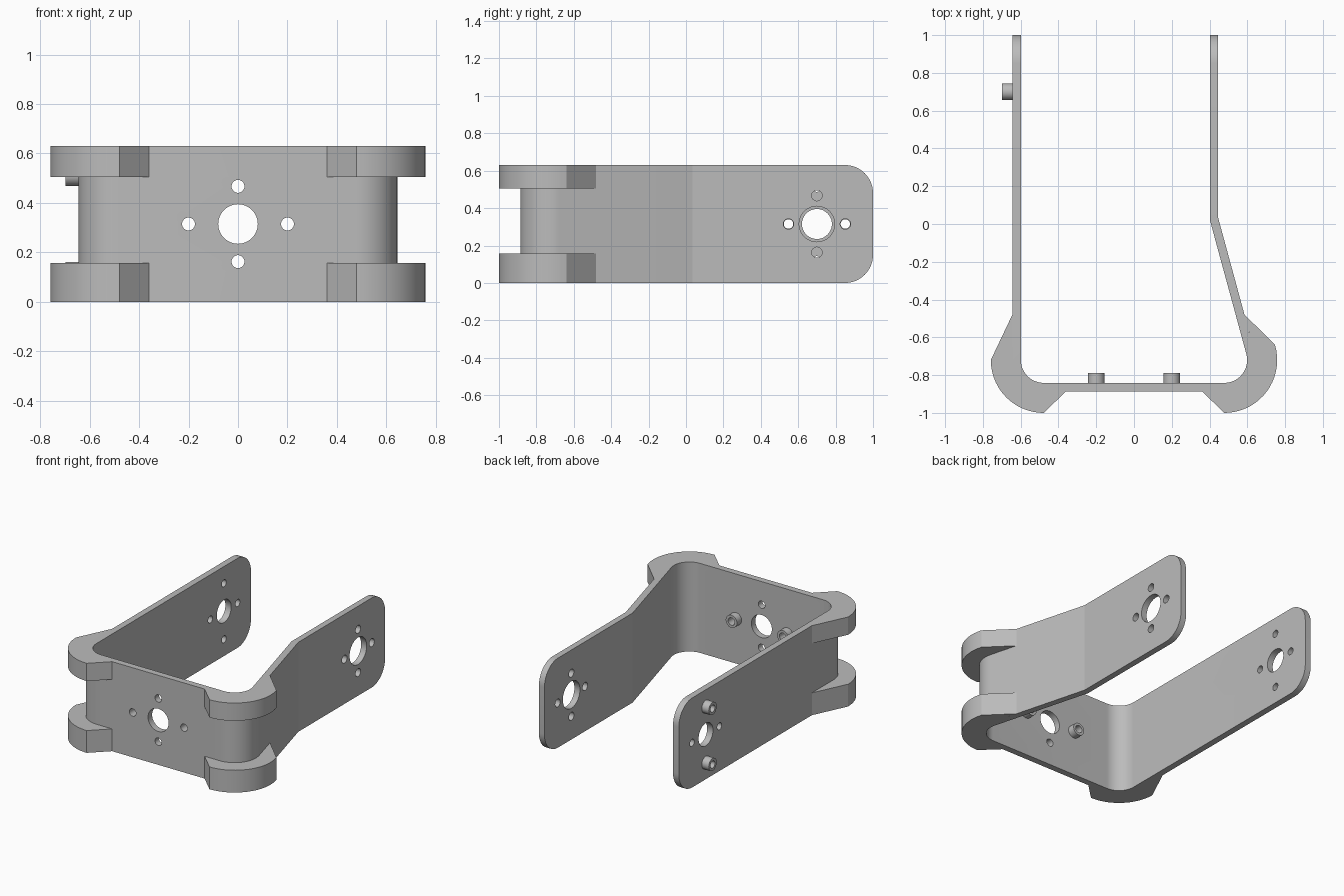
import bpy, bmesh
from math import radians, cos, sin, pi
from mathutils import Matrix, Vector

if "Cube" in bpy.data.objects:
    bpy.data.objects.remove(bpy.data.objects["Cube"], do_unlink=True)

HEIGHT = 0.63
MID = HEIGHT / 2
CX, CY = 0.478, -0.72            # centres of the rounded corners
R_IN, R_OUT, R_PAD = 0.121, 0.166, 0.28
HOLE_Y = 0.7                     # hinge axis along the arms

grey = bpy.data.materials.new("plain_grey")
grey.use_nodes = True
grey.diffuse_color = (0.5, 0.5, 0.5, 1)
grey.node_tree.nodes["Principled BSDF"].inputs["Base Color"].default_value = (0.5, 0.5, 0.5, 1)


def arc(side, radius, start, end, steps=18):
    """Points of an arc around the left (+1) or right (-1) corner."""
    angles = [radians(start + (end - start) * i / steps) for i in range(steps + 1)]
    return [(side * CX + radius * cos(a), CY + radius * sin(a)) for a in angles]


def make_object(name, bm):
    bmesh.ops.recalc_face_normals(bm, faces=bm.faces)
    mesh = bpy.data.meshes.new(name)
    bm.to_mesh(mesh)
    bm.free()
    mesh.materials.append(grey)
    obj = bpy.data.objects.new(name, mesh)
    bpy.context.collection.objects.link(obj)
    return obj


def extrude_outline(points, z0, z1):
    bm = bmesh.new()
    face = bm.faces.new([bm.verts.new((x, y, z0)) for x, y in points])
    grown = bmesh.ops.extrude_face_region(bm, geom=[face])
    top = [v for v in grown["geom"] if isinstance(v, bmesh.types.BMVert)]
    bmesh.ops.translate(bm, verts=top, vec=(0, 0, z1 - z0))
    return bm


def add_cylinder(bm, axis, centre, radius, depth):
    turn = Matrix.Rotation(pi / 2, 4, "Y" if axis == "X" else "X")
    bmesh.ops.create_cone(bm, cap_ends=True, segments=48, radius1=radius, radius2=radius,
                          depth=depth, matrix=Matrix.Translation(centre) @ turn)


def activate(obj):
    bpy.ops.object.select_all(action="DESELECT")
    obj.select_set(True)
    bpy.context.view_layer.objects.active = obj


# Bent strip: straight right arm, base and cranked left arm
outline = [(-CX - R_OUT, 1.0)]
outline += arc(-1, R_OUT, 180, 270)
outline += arc(1, R_OUT, 270, 375)
outline += [(0.445, 0.035), (0.445, 1.0), (0.402, 1.0), (0.402, 0.02)]
outline += arc(1, R_IN, 375, 270)
outline += arc(-1, R_IN, 270, 180)
outline += [(-CX - R_IN, 1.0)]
bm = extrude_outline(outline, 0, HEIGHT)

# Rounded arm tips
tips = [e for e in bm.edges
        if all(v.co.y > 0.99 for v in e.verts) and abs(e.verts[0].co.z - e.verts[1].co.z) < 0.001]
bmesh.ops.bevel(bm, geom=tips, offset=0.15, segments=16, profile=0.5, affect="EDGES")
bracket = make_object("bracket", bm)

# Corner pads above and below, wrapped around the outside of the strip
pad_outlines = {
    "right": [(-CX - R_OUT, -0.48)] + arc(-1, R_PAD, 180, 270)
             + [(-0.36, CY - R_OUT)] + arc(-1, R_OUT, 270, 180),
    "left": [(0.36, CY - R_OUT)] + arc(1, R_PAD, 270, 377)
            + [(0.585, -0.48)] + arc(1, R_OUT, 375, 270),
}
parts = [bracket]
for side, points in pad_outlines.items():
    for level, z0, z1 in (("lower", 0, 0.157), ("upper", 0.505, HEIGHT)):
        parts.append(make_object(f"{side}_{level}_pad", extrude_outline(points, z0, z1)))

# Hollow bosses on the right arm and inside the base
bosses = []
for sign, level, place in ((-1, "lower", "right"), (1, "upper", "left")):
    bm = bmesh.new()
    add_cylinder(bm, "X", Vector((-0.67, HOLE_Y, MID + sign * 0.197)), 0.044, 0.056)
    bosses.append(make_object(f"arm_{level}_boss", bm))
    bm = bmesh.new()
    add_cylinder(bm, "Y", Vector((sign * 0.2, -0.817, MID)), 0.044, 0.054)
    bosses.append(make_object(f"base_{place}_boss", bm))
parts += bosses

# Drill set: a large centre hole with four small ones in each wall
drills = bmesh.new()
walls = (  # axis, centre, centre hole, small hole, sideways offset, upright offset
    ("X", Vector((-0.65, HOLE_Y, MID)), 0.08, 0.025, 0.152, 0.197),
    ("X", Vector((0.42, HOLE_Y, MID)), 0.095, 0.028, 0.152, 0.152),
    ("Y", Vector((0, -0.83, MID)), 0.08, 0.026, 0.2, 0.152),
)
for axis, centre, big, small, across, up in walls:
    add_cylinder(drills, axis, centre, big, 0.2)
    sideways = Vector((0, across, 0)) if axis == "X" else Vector((across, 0, 0))
    for offset in (sideways, -sideways, Vector((0, 0, up)), Vector((0, 0, -up))):
        add_cylinder(drills, axis, centre + offset, small, 0.2)
cutter = make_object("drill_set", drills)
cutter.hide_render = True

for obj in [bracket] + bosses:
    activate(obj)
    cut = obj.modifiers.new("drill", "BOOLEAN")
    cut.operation = "DIFFERENCE"
    cut.solver = "EXACT"
    cut.object = cutter
    bpy.ops.object.modifier_apply(modifier=cut.name)
bpy.data.objects.remove(cutter, do_unlink=True)

# Smooth curved walls, crisp edges
for obj in parts:
    activate(obj)
    bpy.ops.object.shade_smooth_by_angle(angle=radians(11))
